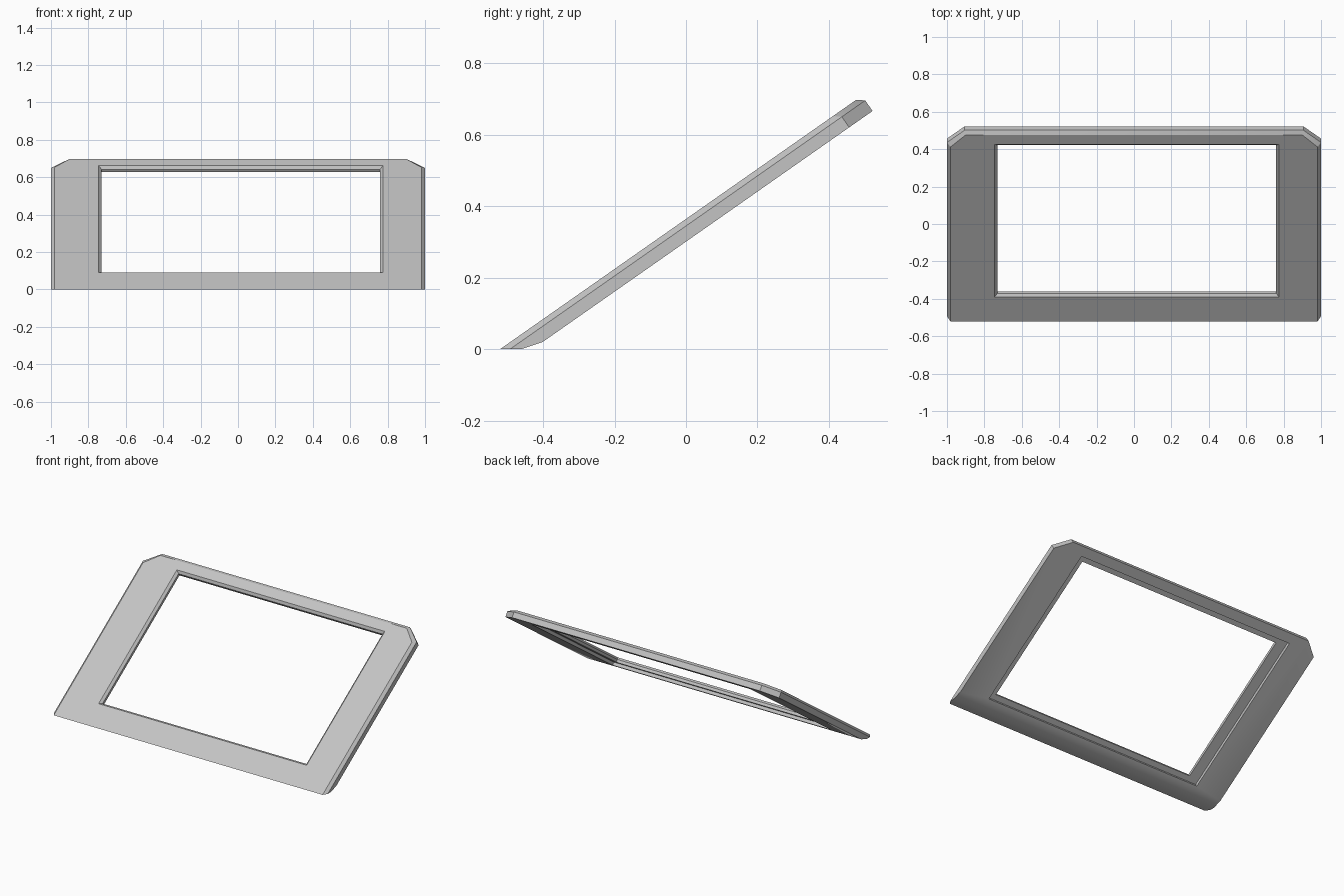
import bpy, bmesh
from math import sin, cos, radians
from mathutils import Vector

cube = bpy.data.objects.get("Cube")
if cube:
    bpy.data.objects.remove(cube, do_unlink=True)

TILT = radians(35)
FRONT_Y = -0.52
THICK = 0.052

grey = bpy.data.materials.new("light_grey")
grey.use_nodes = True
colour = (0.55, 0.55, 0.55, 1)
grey.diffuse_color = colour
grey.node_tree.nodes["Principled BSDF"].inputs["Base Color"].default_value = colour


def place(x, u, d):
    """x across, u up the slope, d depth below the sloping top face."""
    return Vector((x, FRONT_Y + u * cos(TILT) + d * sin(TILT),
                   u * sin(TILT) - d * cos(TILT)))


def loft(rings):
    """Closed solid through (outline, depth) rings, from top to bottom."""
    bm = bmesh.new()
    loops = [[bm.verts.new(place(x, u, d)) for x, u in outline]
             for outline, d in rings]
    bm.faces.new(loops[0])
    bm.faces.new(loops[-1][::-1])
    n = len(loops[0])
    for a, b in zip(loops, loops[1:]):
        for i in range(n):
            j = (i + 1) % n
            bm.faces.new((a[i], b[i], b[j], a[j]))
    bmesh.ops.recalc_face_normals(bm, faces=bm.faces)
    return bm


def make_object(name, bm):
    mesh = bpy.data.meshes.new(name)
    bm.to_mesh(mesh)
    bm.free()
    mesh.materials.append(grey)
    obj = bpy.data.objects.new(name, mesh)
    bpy.context.collection.objects.link(obj)
    return obj


def plate(half, corner_x, corner_u, end):
    """Panel outline with the two upper corners cut off."""
    low = -0.3
    return [(-half, low), (half, low), (half, corner_u),
            (corner_x, end), (-corner_x, end), (-half, corner_u)]


def rect(x0, x1, u0, u1):
    return [(x0, u0), (x1, u0), (x1, u1), (x0, u1)]


def slice_off(bm, point, normal):
    """Remove everything on the normal side of a plane and cap the cut."""
    geom = bm.verts[:] + bm.edges[:] + bm.faces[:]
    cut = bmesh.ops.bisect_plane(bm, geom=geom, dist=1e-5, plane_co=point,
                                 plane_no=normal, clear_outer=True)
    edges = [e for e in cut["geom_cut"] if isinstance(e, bmesh.types.BMEdge)]
    bmesh.ops.contextual_create(bm, geom=edges)


# Tilted panel with a bevelled upper rim
rim = plate(1.0, 0.905, 1.156, 1.236)
body = loft([(plate(0.982, 0.9, 1.137, 1.216), 0), (rim, 0.016), (rim, THICK)])

# Flat foot, then the softened heel behind it
slice_off(body, (0, 0, 0), (0, 0, -1))
slice_off(body, (0, -0.46, 0), Vector((0, 0.02, -0.06)).normalized())
bmesh.ops.recalc_face_normals(body, faces=body.faces)
frame = make_object("bezel_frame", body)

# Window: bevelled opening, straight wall, wider pocket underneath
outer = rect(-0.745, 0.775, 0.158, 1.155)
inner = rect(-0.73, 0.76, 0.173, 1.14)
pocket = rect(-0.80, 0.80, 0.138, 1.175)
cutter = make_object("window_cutter", loft([
    (outer, -0.05), (outer, 0), (inner, 0.014), (inner, 0.032),
    (pocket, 0.032), (pocket, 0.12)]))
cutter.hide_render = True

cut = frame.modifiers.new("window", "BOOLEAN")
cut.operation = "DIFFERENCE"
cut.solver = "EXACT"
cut.object = cutter
bpy.ops.object.select_all(action="DESELECT")
frame.select_set(True)
bpy.context.view_layer.objects.active = frame
bpy.ops.object.modifier_apply(modifier=cut.name)
bpy.data.objects.remove(cutter, do_unlink=True)
bpy.ops.object.shade_smooth_by_angle(angle=radians(30))
